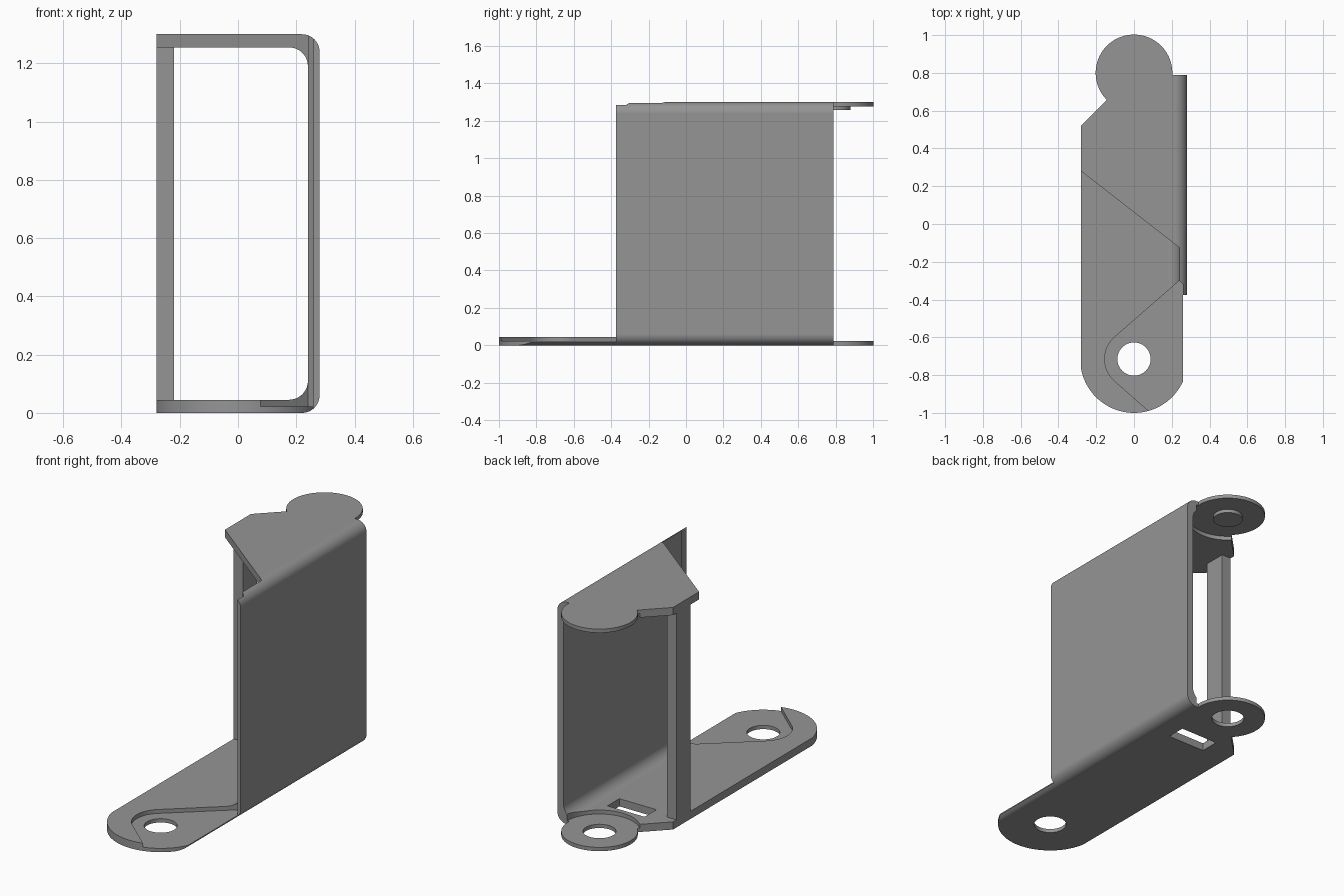
import bpy, bmesh, math

if "Cube" in bpy.data.objects:
    bpy.data.objects.remove(bpy.data.objects["Cube"])

T, HALF, H = 0.045, 0.022, 1.30      # plate thickness, recessed thickness, total height
EYE, KNOB = (0, -0.715), (0, 0.80)   # centres of the front eye and the rear discs

metal = bpy.data.materials.new("grey_metal")
metal.diffuse_color = (0.30, 0.30, 0.30, 1)
metal.use_nodes = True
metal.node_tree.nodes["Principled BSDF"].inputs["Base Color"].default_value = metal.diffuse_color


def arc(c, r, a0, a1, n):
    """Points on an arc, angles in degrees."""
    return [(c[0] + r * math.cos(math.radians(a0 + (a1 - a0) * i / n)),
             c[1] + r * math.sin(math.radians(a0 + (a1 - a0) * i / n))) for i in range(n + 1)]


def prism(name, pts, lo, hi, axis="z"):
    """Extrude a plan outline along z, or an xz section along y."""
    bm = bmesh.new()
    place = (lambda p: (p[0], p[1], lo)) if axis == "z" else (lambda p: (p[0], lo, p[1]))
    face = bm.faces.new([bm.verts.new(place(p)) for p in pts])
    new = bmesh.ops.extrude_face_region(bm, geom=[face])["geom"]
    step = (0, 0, hi - lo) if axis == "z" else (0, hi - lo, 0)
    bmesh.ops.translate(bm, vec=step, verts=[v for v in new if isinstance(v, bmesh.types.BMVert)])
    bmesh.ops.recalc_face_normals(bm, faces=bm.faces)
    mesh = bpy.data.meshes.new(name)
    bm.to_mesh(mesh)
    bm.free()
    obj = bpy.data.objects.new(name, mesh)
    bpy.context.collection.objects.link(obj)
    mesh.materials.append(metal)
    return obj


def disc(name, c, r, lo, hi):
    return prism(name, arc(c, r, 0, 360, 48)[:-1], lo, hi)


def rect(x0, x1, y0, y1):
    return [(x0, y0), (x1, y0), (x1, y1), (x0, y1)]


def activate(obj):
    bpy.ops.object.select_all(action="DESELECT")
    obj.select_set(True)
    bpy.context.view_layer.objects.active = obj


def cut(obj, tool, op="DIFFERENCE"):
    mod = obj.modifiers.new("cut", "BOOLEAN")
    mod.operation, mod.object, mod.solver = op, tool, "EXACT"
    activate(obj)
    bpy.ops.object.modifier_apply(modifier=mod.name)
    bpy.data.objects.remove(tool)


# Bent C-shaped section: floor, side wall and roof with rounded bends
lower_out = arc((0.22, 0.06), 0.06, -90, 0, 10)
lower_in = arc((0.175, T + 0.065), 0.065, -90, 0, 10)
outer = [(-0.35, 0)] + lower_out
inner = [(-0.35, T)] + lower_in
section = outer + [(x, H - z) for x, z in reversed(outer)]
section += [(x, H - z) for x, z in inner] + inner[::-1]
bracket = prism("bracket", section, -1.2, 1.2, "y")

# Plan outline: rounded front tongue, chamfered rear corner, rear disc
a = math.degrees(math.acos(0.26 / 0.285))
b = math.degrees(math.acos(0.28 / 0.285))
outline = arc(EYE, 0.285, -a, -180 + b, 36)
outline += [(-0.28, 0.52)]
outline += arc(KNOB, 0.203, 225, -3, 48)
outline += [(0.32, 0.79), (0.32, -0.375), (0.26, -0.375)]
cut(bracket, prism("outline", outline, -0.5, 2), "INTERSECT")

# Open the roof in front of a slanted edge and thin the wall's front lip
roof_gap = [(-0.4, 0.373), (0.24, -0.125), (0.24, -0.30), (0.26, -0.32), (0.26, -1.3), (-0.4, -1.3)]
cut(bracket, prism("roof_gap", roof_gap, 0.3, 2))

# Half-depth recess around the front eye
recess = [(0.26, -0.32), (0.24, -0.30)] + arc(EYE, 0.155, 131.5, 228.5, 16)
recess += [(0.135, -1.04), (0.135, -1.3), (0.29, -1.3), (0.29, -0.4), (0.26, -0.4)]
cut(bracket, prism("recess", recess, HALF, 0.6))

# Half-depth clearance inside the rear discs, then the holes and the slot
cut(bracket, disc("clearance", KNOB, 0.217, HALF, H - HALF))
cut(bracket, disc("eye_hole", EYE, 0.088, -0.2, 0.3))
cut(bracket, disc("pivot_hole", KNOB, 0.088, -0.2, 0.3))
cut(bracket, prism("slot", rect(-0.12, 0.12, 0.445, 0.555), -0.2, 0.3))

# Pivot boss under the upper disc and the post on the open side
boss = disc("pivot_boss", KNOB, 0.08, H - 0.042, H - HALF + 0.002)
post = prism("side_post", rect(-0.28, -0.22, 0.36, 0.49), T - 0.002, H - T + 0.002)

# Smooth bends, crisp edges
for obj in (bracket, boss, post):
    activate(obj)
    bpy.ops.object.shade_smooth_by_angle(angle=math.radians(30))
    obj.modifiers.new("flat_faces", "WEIGHTED_NORMAL").keep_sharp = True
